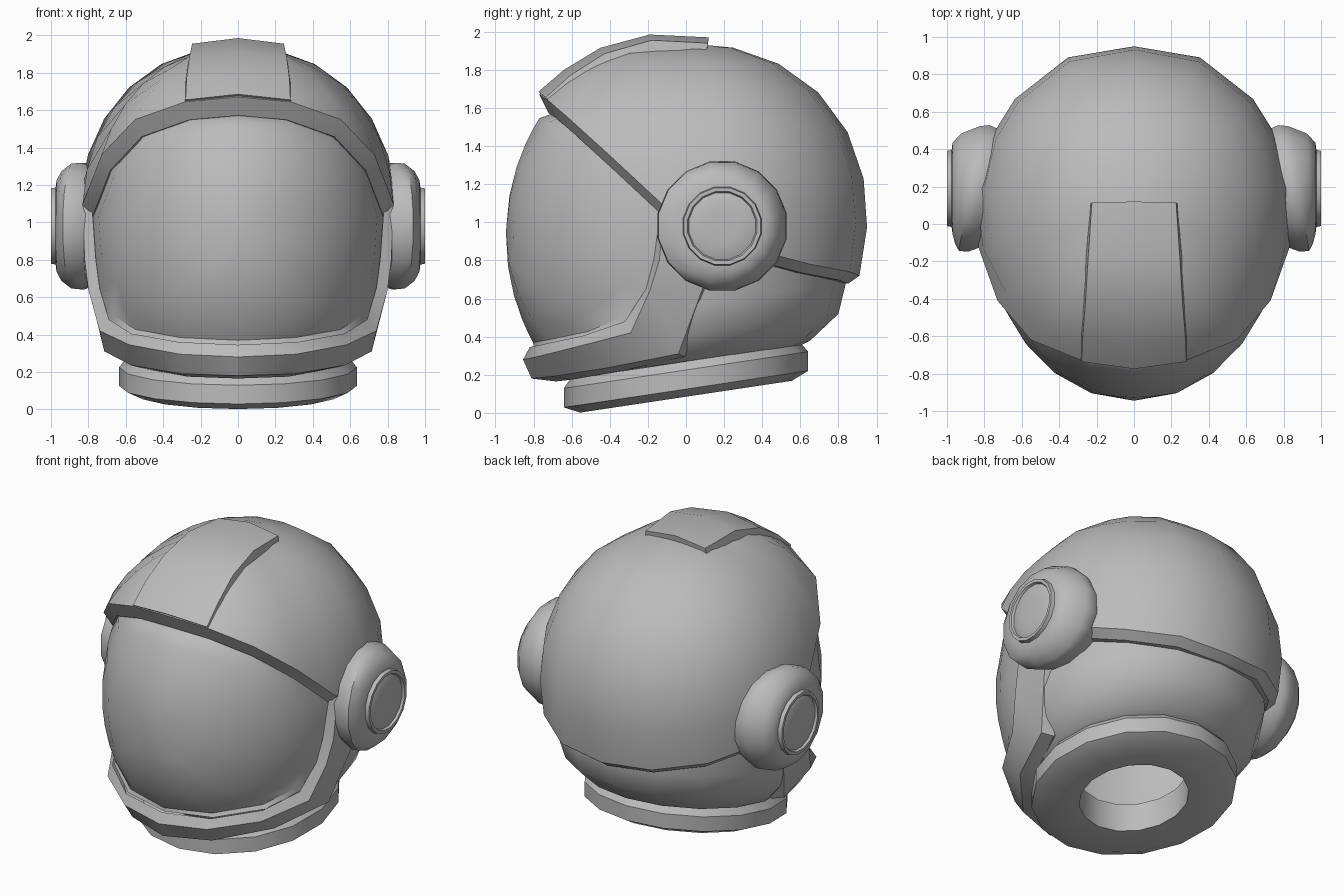
import bpy, bmesh, math
from mathutils import Vector

if "Cube" in bpy.data.objects:
    bpy.data.objects.remove(bpy.data.objects["Cube"])

grey = bpy.data.materials.new("helmet grey")
grey.diffuse_color = (0.5, 0.5, 0.5, 1)
grey.use_nodes = True
grey.node_tree.nodes["Principled BSDF"].inputs["Base Color"].default_value = grey.diffuse_color
CENTRE = Vector((0, 0, 1.02))


def loft(name, rows, closed=True, wrap=False, tip=None, angle=32):
    """Skin rows of points; closed joins row ends, wrap joins last row to first."""
    bm = bmesh.new()
    grid = [[bm.verts.new(p) for p in row] for row in rows]
    n = len(rows[0])
    for i in range(len(grid) if wrap else len(grid) - 1):
        a, b = grid[i], grid[(i + 1) % len(grid)]
        for j in range(n if closed else n - 1):
            k = (j + 1) % n
            bm.faces.new((a[j], a[k], b[k], b[j]))
    if tip is not None:
        top = bm.verts.new(tip)
        for j in range(n):
            bm.faces.new((grid[-1][j], grid[-1][(j + 1) % n], top))
    bmesh.ops.recalc_face_normals(bm, faces=bm.faces)
    # open skins: make sure they face away from the helmet centre
    if not wrap and sum((f.calc_center_median() - CENTRE).dot(f.normal) * f.calc_area()
                        for f in bm.faces) < 0:
        bmesh.ops.reverse_faces(bm, faces=bm.faces)
    me = bpy.data.meshes.new(name)
    bm.to_mesh(me)
    bm.free()
    ob = bpy.data.objects.new(name, me)
    bpy.context.collection.objects.link(ob)
    me.materials.append(grey)
    bpy.ops.object.select_all(action='DESELECT')
    ob.select_set(True)
    bpy.context.view_layer.objects.active = ob
    bpy.ops.object.shade_smooth_by_angle(angle=math.radians(angle))
    return ob


def mirror_ring(half):
    """Half outline starting and ending on x = 0 -> full ring."""
    return half + [Vector((-p.x, p.y, p.z)) for p in half[-2:0:-1]]


def on_shell(d, p=2.15):
    s = sum(abs(v / r) ** p for v, r in zip(d, (0.86, 0.95, 0.92)))
    return d * s ** (-1 / p)


# Dome shell: from the brow and nape rim up to the crown, with a thick lip
rim = [Vector(p) for p in (
    (0, -.77, 1.67), (.28, -.73, 1.645), (.55, -.62, 1.55), (.73, -.41, 1.36),
    (.83, -.13, 1.10), (.85, .20, .95), (.75, .46, .83), (.62, .65, .78),
    (.34, .86, .74), (0, .91, .72))]
lip = [Vector((p.x * .935, p.y * .935, 1.02 + (p.z - 1.02) * .94 - .06)) for p in rim]
rows = [mirror_ring([Vector((p.x * .9, p.y * .9, p.z)) for p in lip]),
        mirror_ring(lip), mirror_ring(rim)]
STEPS = 7
for i in range(1, STEPS):
    t = i / STEPS
    row = []
    for p in rim:
        d = p - CENTRE
        swell = d.length / on_shell(d.normalized()).length
        way = d.normalized().slerp(Vector((0, 0, 1)), t)
        row.append(CENTRE + on_shell(way) * (swell + (1 - swell) * t))
    rows.append(mirror_ring(row))
loft("dome_shell", rows, tip=(0, 0, 1.94))

# Chin frame: visor edge, front edge and rear edge from temple to chin
inner = [Vector(p) for p in (
    (.78, -.13, 1.08), (.76, -.17, .80), (.74, -.21, .65), (.69, -.32, .48),
    (.57, -.54, .405), (.32, -.75, .36), (0, -.82, .345))]
front = [Vector(p) for p in (
    (.83, -.11, 1.10), (.82, -.14, .80), (.80, -.19, .64), (.74, -.29, .42),
    (.58, -.58, .345), (.31, -.78, .295), (0, -.855, .28))]
rear = [Vector(p) for p in (
    (.85, .16, 1.05), (.83, .13, .77), (.80, .09, .66), (.715, -.04, .31),
    (.57, -.42, .235), (.30, -.71, .19), (0, -.81, .18))]
under = [Vector((p.x * .9, p.y * .88 + .03, p.z - .015)) for p in rear]
deep = [Vector((p.x * .8, p.y * .75 + .04, p.z + .06)) for p in rear]
both = lambda h: h + [Vector((-p.x, p.y, p.z)) for p in h[-2::-1]]
loft("chin_frame", [both(r) for r in (inner, front, rear, under, deep)], closed=False, angle=28)

# Visor: bulged glass filling the opening
edge = mirror_ring(lip[:5] + inner[1:])
MID = 0.95


def bulge(x, z):
    left = 1 - (x / .79) ** 2 - ((z - .93) / 1.06) ** 2
    return -.945 * math.sqrt(max(left, .02))


rows = [[p + Vector((0, .02, 0)) for p in edge]]
for t in (.96, .88, .75, .55, .3):
    row = []
    for p in edge:
        x, z = p.x * t, MID + (p.z - MID) * t
        row.append(Vector((x, bulge(x, z), z)))
    rows.append(row)
loft("visor", rows, tip=(0, bulge(0, MID), MID), angle=40)


def tilted_ring(rx, ry, z, y0=0, squash=1, n=16):
    """Ring around the neck, leaning down to the front."""
    out = []
    for k in range(n):
        a = math.tau * k / n
        y = ry * math.sin(a)
        y = y0 + (y * squash if y < 0 else y)
        out.append(Vector((rx * math.cos(a), y, z + .15 * y)))
    return out


# Lower bowl: back of the head below the dome lip
loft("lower_bowl", [tilted_ring(rx, ry, z, .03, .9) for rx, ry, z in (
    (.56, .56, .26), (.62, .62, .28), (.72, .77, .40), (.78, .81, .56), (.77, .79, .85))], angle=40)

# Neck ring with chamfered edges and an open hole
loft("neck_ring", [tilted_ring(r, r * 1.01, z) for r, z in (
    (.34, .09), (.55, .085), (.635, .125), (.635, .225), (.60, .27), (.34, .28))], wrap=True)

# Ear pods: rounded discs whose bases lean with the shell
for side, label in ((1, "right"), (-1, "left")):
    rows = []
    for r, x in ((.29, .68), (.325, .78), (.345, .83), (.34, .88), (.30, .94), (.25, .97),
                 (.21, .975), (.205, 1.0), (.185, 1.0), (.178, .985), (.15, .995), (.09, 1.0)):
        lean = .17 * min(1, max(0, (.97 - x) / .09))
        row = []
        for k in range(16):
            a = math.tau * (k + .5) / 16
            dy = r * math.cos(a)
            row.append(Vector((side * (x - lean * dy), .19 + dy, .98 + r * math.sin(a))))
        rows.append(row)
    loft(label + "_ear_pod", rows, tip=(side * 1.0, .19, .98), angle=38)

# Crest plate: raised strip from the brow over the crown
rows = []
for y, z, w in ((-.775, 1.685, .28), (-.64, 1.80, .275), (-.45, 1.915, .26),
                (-.19, 1.985, .245), (.12, 1.97, .225)):
    drop = Vector((0, -y * .05, -.03))
    top = [Vector((-w, y, z)) + drop, Vector((0, y, z)), Vector((w, y, z)) + drop]
    base = [CENTRE + (p - CENTRE) * .93 for p in reversed(top)]
    base[0].x, base[2].x = w + .012, -w - .012
    rows.append(top + base)
# closed ends
rows = [[sum(rows[0], Vector()) / 6 * 1.0 + (p - sum(rows[0], Vector()) / 6) * .2 for p in rows[0]]] \
    + rows + [[sum(rows[-1], Vector()) / 6 + (p - sum(rows[-1], Vector()) / 6) * .2 for p in rows[-1]]]
loft("crest_plate", rows)
